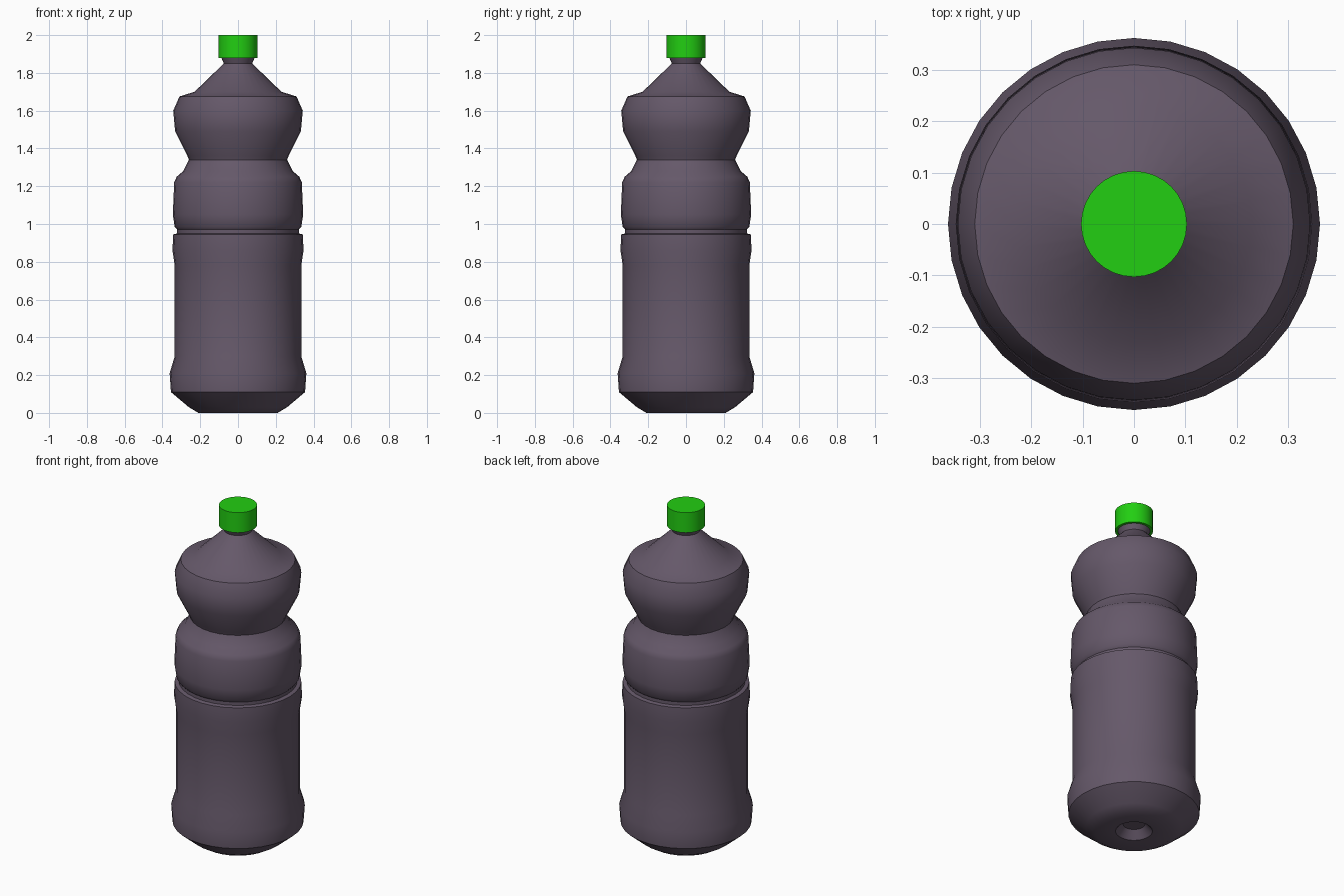
import bpy
import bmesh
import math

SIDES = 32

cube = bpy.data.objects.get("Cube")
if cube:
    bpy.data.objects.remove(cube, do_unlink=True)


def make_material(name, color):
    mat = bpy.data.materials.new(name)
    mat.use_nodes = True
    mat.diffuse_color = color
    bsdf = next(n for n in mat.node_tree.nodes if n.type == "BSDF_PRINCIPLED")
    bsdf.inputs["Base Color"].default_value = color
    bsdf.inputs["Roughness"].default_value = 0.6
    return mat


def lathe(name, profile, mat, sharp_angle):
    """Turn a (radius, height) profile, closing both ends with flat discs."""
    bm = bmesh.new()
    rings = []
    for radius, z in profile:
        angles = [2 * math.pi * i / SIDES for i in range(SIDES)]
        rings.append([bm.verts.new((radius * math.cos(a), radius * math.sin(a), z))
                      for a in angles])
    for low, high in zip(rings, rings[1:]):
        for i in range(SIDES):
            j = (i + 1) % SIDES
            bm.faces.new((low[i], low[j], high[j], high[i]))
    bm.faces.new(rings[0][::-1])
    bm.faces.new(rings[-1])
    mesh = bpy.data.meshes.new(name)
    bm.to_mesh(mesh)
    bm.free()
    mesh.materials.append(mat)
    obj = bpy.data.objects.new(name, mesh)
    bpy.context.collection.objects.link(obj)
    bpy.ops.object.select_all(action="DESELECT")
    obj.select_set(True)
    bpy.context.view_layer.objects.active = obj
    bpy.ops.object.shade_smooth_by_angle(angle=math.radians(sharp_angle))
    return obj


plastic = make_material("dusky purple plastic", (0.13, 0.098, 0.142, 1))
green = make_material("bright green plastic", (0.016, 0.62, 0.006, 1))

# Bottle sections, from the dented underside up to the neck
base = [(0.06, 0.05), (0.10, 0.005), (0.21, 0), (0.26, 0.03), (0.355, 0.11),
        (0.362, 0.21), (0.335, 0.30)]
label_wall = [(0.335, 0.78), (0.347, 0.86), (0.343, 0.945)]
groove = [(0.322, 0.95), (0.322, 0.97), (0.335, 0.985)]
grip = [(0.345, 1.05), (0.338, 1.22), (0.325, 1.25), (0.29, 1.28), (0.26, 1.34)]
bulb = [(0.268, 1.36), (0.333, 1.49), (0.343, 1.60), (0.31, 1.675)]
shoulder = [(0.23, 1.70), (0.08, 1.845)]
neck = [(0.075, 1.85), (0.09, 1.885)]
lathe("bottle_body", base + label_wall + groove + grip + bulb + shoulder + neck,
      plastic, 35)

# Screw cap
lathe("cap", [(0.103, 1.88), (0.103, 2.0)], green, 35)
